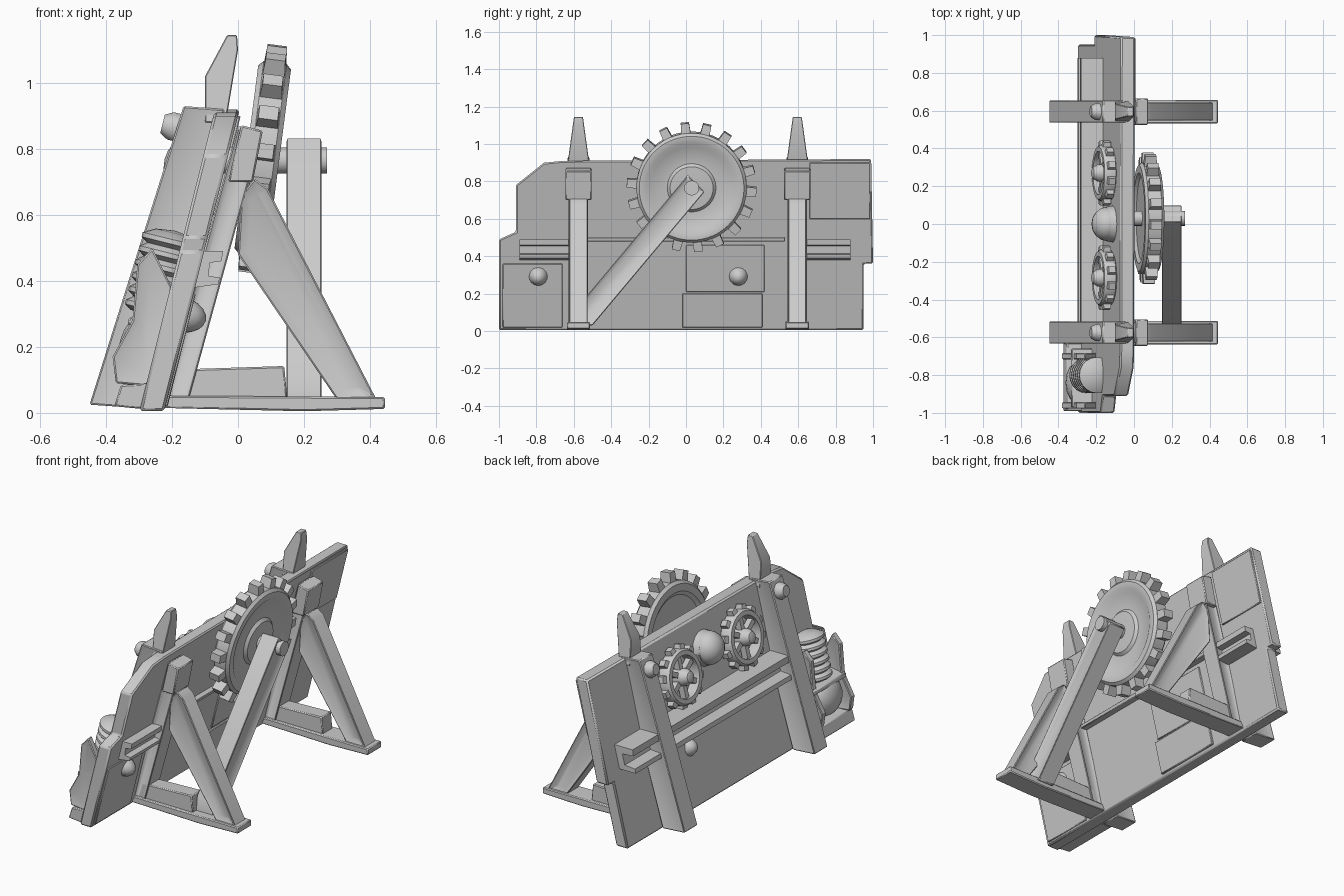
import bpy, bmesh, math
from mathutils import Matrix, Vector

if "Cube" in bpy.data.objects:
    bpy.data.objects.remove(bpy.data.objects["Cube"])

mat = bpy.data.materials.new("plain_grey")
mat.diffuse_color = (0.6, 0.6, 0.6, 1)
mat.use_nodes = True
mat.node_tree.nodes["Principled BSDF"].inputs["Base Color"].default_value = mat.diffuse_color
LEAN = math.radians(14)      # lean of the wall
SHEAR = 0.25


def finish(name, bm, bevel=0.0):
    bmesh.ops.recalc_face_normals(bm, faces=bm.faces[:])
    me = bpy.data.meshes.new(name)
    bm.to_mesh(me)
    bm.free()
    me.materials.append(mat)
    me.shade_smooth()
    me.set_sharp_from_angle(angle=math.radians(35))
    ob = bpy.data.objects.new(name, me)
    bpy.context.scene.collection.objects.link(ob)
    if bevel:
        m = ob.modifiers.new("soft_edges", 'BEVEL')
        m.width, m.segments, m.limit_method = bevel, 1, 'ANGLE'
        m.angle_limit = math.radians(40)
    return ob


def prism(name, pts, axis, a, b, groove=0.0, depth=0.015, bevel=0.005, shear=0.0, taper=None):
    """Extrude a 2D outline along x (pts are y,z) or y (pts are x,z)."""
    bm = bmesh.new()
    put = (lambda p, t: (t + shear * p[1], p[0], p[1])) if axis == 'x' else (lambda p, t: (p[0], t, p[1]))
    lo = [bm.verts.new(put(p, a)) for p in pts]
    hi = [bm.verts.new(put(p, b)) for p in pts]
    caps = [bm.faces.new(lo), bm.faces.new(hi)]
    n = len(pts)
    for i in range(n):
        bm.faces.new((lo[i], lo[(i + 1) % n], hi[(i + 1) % n], hi[i]))
    if taper:
        z0, z1, k = taper
        for v in bm.verts:
            t = max(0, (v.co.z - z0) / (z1 - z0))
            mid = (a + b) / 2
            v.co.y = mid + (v.co.y - mid) * (1 - t * (1 - k))
    bmesh.ops.recalc_face_normals(bm, faces=bm.faces[:])
    if groove:
        for f in caps:
            bmesh.ops.inset_region(bm, faces=[f], thickness=groove, depth=-depth, use_even_offset=True)
    return finish(name, bm, bevel)


def lathe(bm, profile, n=32):
    """Turn an (x, radius) profile around the local x axis."""
    rings = []
    for i in range(n):
        c, s = math.cos(2 * math.pi * i / n), math.sin(2 * math.pi * i / n)
        rings.append([bm.verts.new((x, r * c, r * s)) for x, r in profile])
    for i in range(n):
        p, q = rings[i], rings[(i + 1) % n]
        for j in range(len(profile) - 1):
            bm.faces.new((p[j], p[j + 1], q[j + 1], q[j]))
    bmesh.ops.remove_doubles(bm, verts=bm.verts[:], dist=1e-5)
    bmesh.ops.dissolve_degenerate(bm, edges=bm.edges[:], dist=1e-5)


def block(bm, center, size, spin=0.0, top=1.0):
    """Box placed outward along z, then spun around x; top narrows its outer end."""
    r = bmesh.ops.create_cube(bm, size=1)
    for v in r['verts']:
        k = top if v.co.z > 0 else 1
        v.co = Vector((v.co.x * size[0] * k, v.co.y * size[1] * k, v.co.z * size[2])) + Vector(center)
    bmesh.ops.rotate(bm, verts=r['verts'], cent=(0, 0, 0), matrix=Matrix.Rotation(spin, 3, 'X'))


def place(bm, loc, lean):
    bmesh.ops.transform(bm, matrix=Matrix.Translation(loc) @ Matrix.Rotation(lean, 4, 'Y'), verts=bm.verts[:])


def dome(name, loc, size, lean=LEAN):
    bm = bmesh.new()
    bmesh.ops.create_uvsphere(bm, u_segments=16, v_segments=10, radius=1)
    bmesh.ops.scale(bm, vec=size, verts=bm.verts[:])
    place(bm, loc, lean)
    return finish(name, bm)


# Leaning wall with stepped outline
wall = [(-1, 0.005), (0.95, 0.005), (0.95, 0.36), (1, 0.36), (0.99, 0.92), (-0.66, 0.91),
        (-0.76, 0.9), (-0.91, 0.78), (-0.91, 0.53), (-1, 0.49)]
prism("wall", wall, 'x', -0.30, -0.225, shear=SHEAR, bevel=0.008)


def plate(name, y0, y1, z0, z1, x0, x1):
    prism(name, [(y0, z0), (y1, z0), (y1, z1), (y0, z1)], 'x', x0, x1, shear=SHEAR, bevel=0.003)


# Patch plates on the wall
plate("lower_patch", -0.02, 0.41, 0.02, 0.20, -0.23, -0.213)
plate("middle_patch", 0.0, 0.42, 0.21, 0.46, -0.23, -0.218)
plate("upper_patch", 0.66, 0.985, 0.60, 0.90, -0.23, -0.217)
plate("left_patch", -0.98, -0.66, 0.02, 0.36, -0.23, -0.218)
plate("wall_ledge", -0.53, 0.53, 0.48, 0.50, -0.23, -0.19)

# Rails: short front ends and the long back channel
front_rail = [(-.13, .38), (-.06, .39), (-.055, .41), (-.09, .415), (-.085, .455), (-.05, .46), (-.045, .49), (-.12, .49)]
prism("front_rail_left", front_rail, 'y', -0.89, -0.56, bevel=0)
prism("front_rail_right", front_rail, 'y', 0.56, 0.88, bevel=0)
back_rail = [(-.18, .41), (-.30, .41), (-.295, .435), (-.23, .44), (-.215, .50), (-.285, .505), (-.28, .54), (-.16, .54)]
prism("back_rail", back_rail, 'y', -0.62, 0.88, bevel=0)

# Two trestles: posts, spike, brace and foot
for side, c in (("left", -0.575), ("right", 0.595)):
    prism("back_post_" + side, [(-.45, .025), (-.31, .015), (-.04, .92), (-.165, .93)], 'y',
          c - .06, c + .06, groove=.022, depth=.008)
    prism("spike_" + side, [(-.10, .88), (-.04, .88), (-.03, .92), (0, 1.10), (-.003, 1.145), (-.033, 1.145), (-.10, 1.02)],
          'y', c - .055, c + .055, bevel=.003, taper=(.92, 1.14, .45))
    prism("front_post_" + side, [(-.23, .02), (-.155, .02), (.06, .80), (.07, .855), (.0, .87)], 'y',
          c - .055, c + .055, groove=.015, depth=.01)
    prism("post_cap_" + side, [(-.03, .70), (.045, .70), (.075, .855), (.01, .872)], 'y', c - .07, c + .07)
    prism("brace_" + side, [(0, .48), (.30, .04), (.42, .04), (.09, .68), (.05, .71), (.01, .66)], 'y',
          c - .05, c + .05, groove=.03, depth=.015)
    prism("foot_" + side, [(-.23, .015), (.2, .005), (.445, .012), (.445, .048), (-.21, .052)], 'y', c - .062, c + .062)
    prism("foot_rail_" + side, [(-.2, .04), (.15, .04), (.14, .142), (-.17, .132)], 'y', c - .045, c + .045)
    # bolt cluster near the top of the back post
    bm = bmesh.new()
    lathe(bm, [(-.045, 0), (-.045, .03), (-.02, .045), (.03, .045), (.03, 0)], 10)
    place(bm, (-.185, c, .865), LEAN)
    finish("post_bolt_" + side, bm)

# Diagonal arm carrying the large gear
prism("crank_arm", [(-.59, .03), (-.50, .03), (.10, .745), (.01, .835), (-.58, .13)], 'x', .145, .255, groove=.02, depth=.012)

# Large gear
bm = bmesh.new()
lathe(bm, [(-.035, 0), (-.035, .22), (-.05, .24), (-.05, .28), (-.035, .295), (.035, .295), (.05, .28),
           (.05, .245), (.033, .22), (.03, .13), (.045, .115), (.05, 0)], 54)
for i in range(18):
    block(bm, (0, 0, .312), (.07, .052, .07), 2 * math.pi * (i + .3) / 18, .85)
place(bm, (.075, .03, .77), math.radians(7.4))
finish("large_gear", bm)
bm = bmesh.new()
lathe(bm, [(-.2, 0), (-.2, .04), (.195, .04), (.195, 0)], 16)
place(bm, (.075, .03, .765), 0)
finish("large_gear_axle", bm)

# Pair of spoked gears on the back with a dome between them
for side, y, z in (("right", .27, .69), ("left", -.285, .705)):
    bm = bmesh.new()
    lathe(bm, [(-.03, .115), (-.03, .14), (-.015, .15), (.03, .15), (.04, .14), (.04, .115), (-.03, .115)], 30)
    lathe(bm, [(-.07, 0), (-.06, .03), (-.035, .045), (.05, .05), (.05, 0)], 16)
    for i in range(6):
        block(bm, (.005, 0, .08), (.035, .028, .1), 2 * math.pi * i / 6)
    for i in range(12):
        block(bm, (.005, 0, .158), (.045, .042, .03), 2 * math.pi * (i + .5) / 12, .8)
    place(bm, (-.16, y, z), LEAN)
    finish("spoked_gear_" + side, bm)
dome("back_dome", (-.145, 0, .75), (.08, .09, .09))
bm = bmesh.new()
lathe(bm, [(-.02, 0), (-.02, .09), (.03, .1), (.03, 0)], 20)
place(bm, (-.13, 0, .745), LEAN)
finish("dome_collar", bm)

# Round studs through the wall
for i, y in enumerate((-.79, .28)):
    dome("stud_%d" % (i + 1), (-.18, y, .30), (.085, .055, .055))

# Motor on the lower corner: ribbed coil, round housing and frame
prof = [(0, 0)]
for i in range(6):
    prof += [(.005 + i * .042, .075), (.018 + i * .042, .095), (.032 + i * .042, .095)]
prof += [(.262, .06), (.27, 0)]
bm = bmesh.new()
lathe(bm, prof, 20)
place(bm, (-.255, -.80, .29), LEAN - math.pi / 2)
finish("motor_coil", bm)
dome("motor_housing", (-.285, -.84, .2), (.075, .12, .11))
for i, y in enumerate((-.96, -.70)):
    prism("motor_frame_%d" % (i + 1), [(-.37, .09), (-.26, .08), (-.19, .36), (-.26, .50), (-.305, .45),
                                       (-.32, .28), (-.38, .17)], 'y', y - .018, y + .018, groove=.025, depth=.008)
prism("motor_shelf", [(-.335, .265), (-.2, .285), (-.2, .31), (-.33, .29)], 'y', -.97, -.66)
prism("motor_base", [(-.375, .02), (-.27, .01), (-.25, .09), (-.355, .085)], 'y', -.99, -.63)
